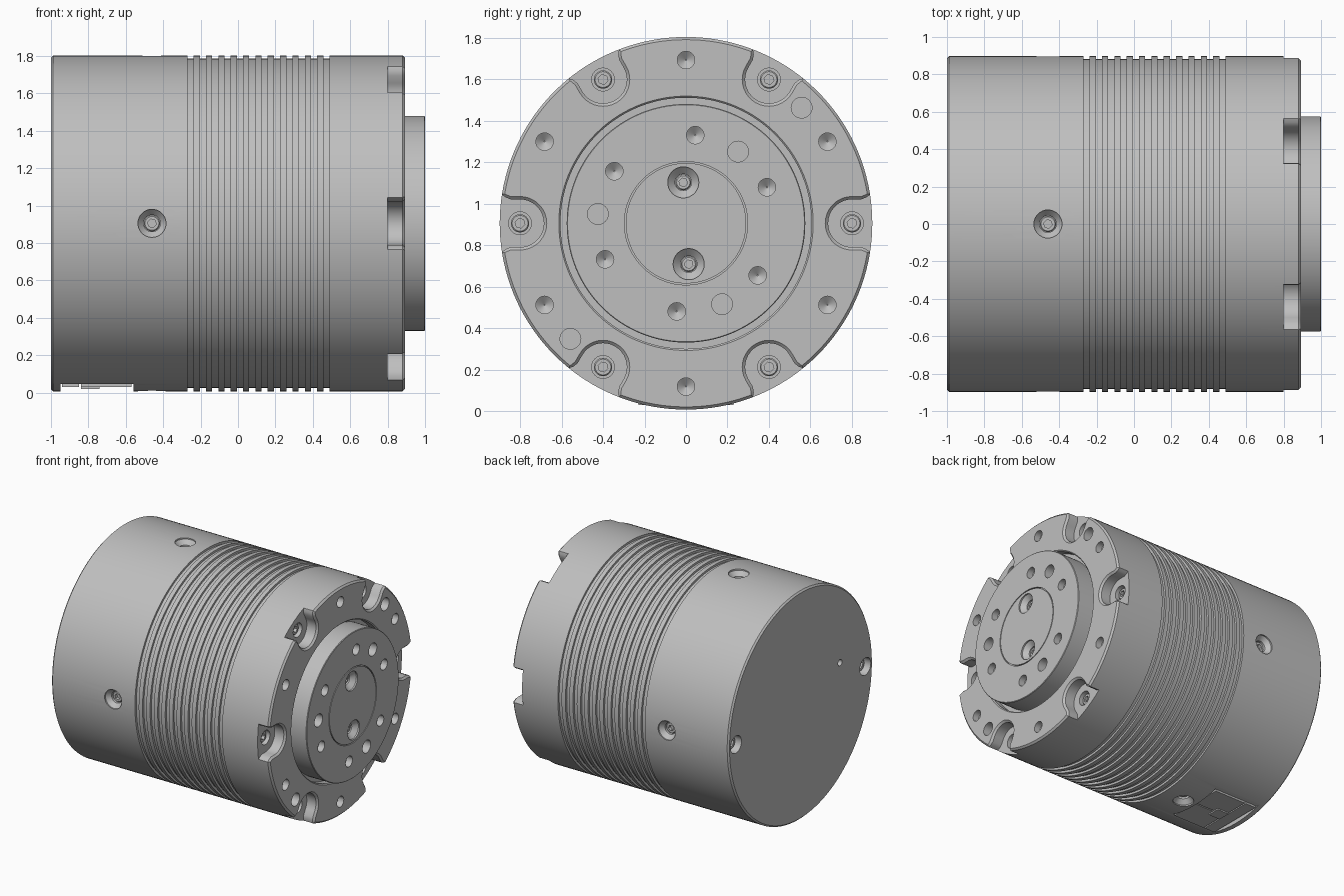
import bpy, bmesh, math
from math import cos, sin, pi, radians
from mathutils import Vector

old = bpy.data.objects.get("Cube")
if old:
    bpy.data.objects.remove(old, do_unlink=True)

R = 0.898            # housing radius
AXIS_Z = 0.905       # height of the main axis
FRONT = 0.893        # front flange plane
FLOOR = 0.8          # floor of the rim notches
X = Vector((1, 0, 0))

metal = bpy.data.materials.new("light grey metal")
metal.use_nodes = True
metal.diffuse_color = (0.52, 0.52, 0.52, 1)
metal.node_tree.nodes["Principled BSDF"].inputs["Base Color"].default_value = (0.52, 0.52, 0.52, 1)


def skin(bm, rings):
    """Closed solid through a row of matching rings, capped at both ends."""
    loops = [[bm.verts.new(p) for p in ring] for ring in rings]
    n = len(loops[0])
    faces = [bm.faces.new(loops[0]), bm.faces.new(loops[-1][::-1])]
    for a, b in zip(loops, loops[1:]):
        for i in range(n):
            j = (i + 1) % n
            faces.append(bm.faces.new((a[j], a[i], b[i], b[j])))
    bmesh.ops.recalc_face_normals(bm, faces=faces)


def turned(bm, profile, origin, direction=X, segs=32):
    """Solid of revolution; profile holds (distance along axis, radius)."""
    d = Vector(direction).normalized()
    u = d.orthogonal().normalized()
    v = d.cross(u)
    skin(bm, [[Vector(origin) + d * t + (u * cos(2 * pi * i / segs) + v * sin(2 * pi * i / segs)) * r
               for i in range(segs)] for t, r in profile])


def box(bm, x0, x1, y0, y1, z0, z1):
    skin(bm, [[Vector((x, y, z)) for y, z in ((y0, z0), (y1, z0), (y1, z1), (y0, z1))]
              for x in (x0, x1)])


def make(name, bm):
    me = bpy.data.meshes.new(name)
    bm.to_mesh(me)
    bm.free()
    me.materials.append(metal)
    ob = bpy.data.objects.new(name, me)
    bpy.context.collection.objects.link(ob)
    return ob


def activate(ob):
    bpy.ops.object.select_all(action='DESELECT')
    ob.select_set(True)
    bpy.context.view_layer.objects.active = ob


def cut(ob, bm):
    cutter = make("cutter", bm)
    cutter.hide_render = True
    mod = ob.modifiers.new("cut", 'BOOLEAN')
    mod.operation, mod.solver, mod.object = 'DIFFERENCE', 'EXACT', cutter
    activate(ob)
    bpy.ops.object.modifier_apply(modifier=mod.name)
    bpy.data.objects.remove(cutter, do_unlink=True)


def smooth(ob):
    activate(ob)
    bpy.ops.object.shade_smooth_by_angle(angle=radians(28))


def polar(x, r, deg):
    return Vector((x, r * cos(radians(deg)), AXIS_Z + r * sin(radians(deg))))


def drill(r, depth, tip=0.0):
    return [(0.03, r), (-depth, r)] + ([(-depth - tip, 0.003)] if tip else [])


def countersink(r, inner):
    return [(0.03, r), (-0.012, r), (-0.045, inner), (-0.1, inner)]


SMALL = drill(0.042, 0.05, 0.03)
PLAIN = drill(0.05, 0.09)

# Housing: chamfered barrel with twelve cooling grooves and a front channel
profile = [(-1, R - 0.012), (-0.988, R)]
start, width = -0.27, 0.033
for k in range(12):
    a = start + 2 * k * width
    profile += [(a, R), (a, R - 0.017), (a + width, R - 0.017), (a + width, R)]
profile += [(FRONT - 0.013, R), (FRONT, R - 0.013), (FRONT, 0.613),
            (FRONT - 0.008, 0.605), (0.83, 0.605)]
bm = bmesh.new()
turned(bm, profile, (0, 0, AXIS_Z), segs=144)
housing = make("housing", bm)


# Rim notches with flared mouths and chamfered upper edges
def notch_ring(x, grow, deg):
    w = 0.115 + grow
    half = [(0.8 - w * cos(radians(a)), w * sin(radians(a))) for a in range(0, 91, 10)]
    half += [(0.845, w), (0.87, w + 0.01), (0.897, w + 0.033), (1.0, w + 0.033)]
    pts = half + [(r, -t) for r, t in half[:0:-1]]
    c, s = cos(radians(deg)), sin(radians(deg))
    return [Vector((x, r * c - t * s, AXIS_Z + r * s + t * c)) for r, t in pts]


bm = bmesh.new()
for k in range(6):
    skin(bm, [notch_ring(x, g, 60 * k) for x, g in
              ((FLOOR, 0), (FRONT - 0.014, 0), (FRONT, 0.014), (FRONT + 0.05, 0.014))])
box(bm, -0.95, -0.56, -0.3, 0.3, -0.1, 0.045)      # connector pocket underneath
cut(housing, bm)

# Housing holes: flange, notch, side and rear
SIDES = [Vector(d) for d in ((0, 1, 0), (0, -1, 0), (0, 0, 1), (0, 0, -1))]
side_points = [Vector((-0.46, 0, AXIS_Z)) + d * R for d in SIDES]
bm = bmesh.new()
for k in range(6):
    turned(bm, SMALL, polar(FRONT, 0.787, 30 + 60 * k))
    turned(bm, [(0.03, 0.055), (-0.06, 0.055)], polar(FLOOR, 0.8, 60 * k))
for deg in (45, 225):
    turned(bm, PLAIN, polar(FRONT, 0.788, deg))
for p, d in zip(side_points, SIDES):
    turned(bm, countersink(0.075, 0.045), p, d)
for deg in (0, 180):
    turned(bm, drill(0.068, 0.08), polar(-1, 0.805, deg), -X)
turned(bm, drill(0.025, 0.06), (-1, -0.49, AXIS_Z + 0.15), -X)
cut(housing, bm)
smooth(housing)

# Output hub with a thin groove around its centre cap
bm = bmesh.new()
turned(bm, [(0.8, 0.575), (0.996, 0.575), (1, 0.571), (1, 0.297), (0.988, 0.297),
            (0.988, 0.29), (1, 0.29)], (0, 0, AXIS_Z), segs=128)
hub = make("output_hub", bm)
cap_points = [Vector((1, -0.013, AXIS_Z + 0.197)), Vector((1, 0.013, AXIS_Z - 0.197))]
bm = bmesh.new()
for k in range(6):
    turned(bm, SMALL, polar(1, 0.427, 24 + 60 * k))
for k in range(3):
    turned(bm, PLAIN, polar(1, 0.427, 54 + 120 * k))
for p in cap_points:
    turned(bm, countersink(0.075, 0.04), p)
cut(hub, bm)
smooth(hub)


# Socket screws sunk in the holes
def screws(name, spots, r, sink):
    bm = bmesh.new()
    for p, d in spots:
        turned(bm, [(-0.11, r), (-sink - 0.006, r), (-sink, r - 0.006)], p, d)
    ob = make(name, bm)
    bm = bmesh.new()
    for p, d in spots:
        turned(bm, [(0.01, r * 0.55), (-sink - 0.025, r * 0.55)], p, d, 6)
    cut(ob, bm)
    smooth(ob)


screws("side_screws", list(zip(side_points, SIDES)), 0.043, 0.055)
screws("notch_screws", [(polar(FLOOR, 0.8, 60 * k), X) for k in range(6)], 0.044, 0.02)
screws("cap_screws", [(p, X) for p in cap_points], 0.038, 0.05)
screws("rear_screws", [(polar(-1, 0.805, a), -X) for a in (0, 180)], 0.05, 0.04)

# Connector cover under the rear: one long strip and two tiles
bm = bmesh.new()
box(bm, -0.94, -0.85, -0.23, 0.23, 0.03, 0.07)
box(bm, -0.84, -0.57, -0.23, -0.005, 0.03, 0.07)
box(bm, -0.84, -0.57, 0.005, 0.23, 0.03, 0.07)
box(bm, -0.84, -0.74, -0.05, 0.05, 0.02, 0.06)
make("connector_cover", bm)
